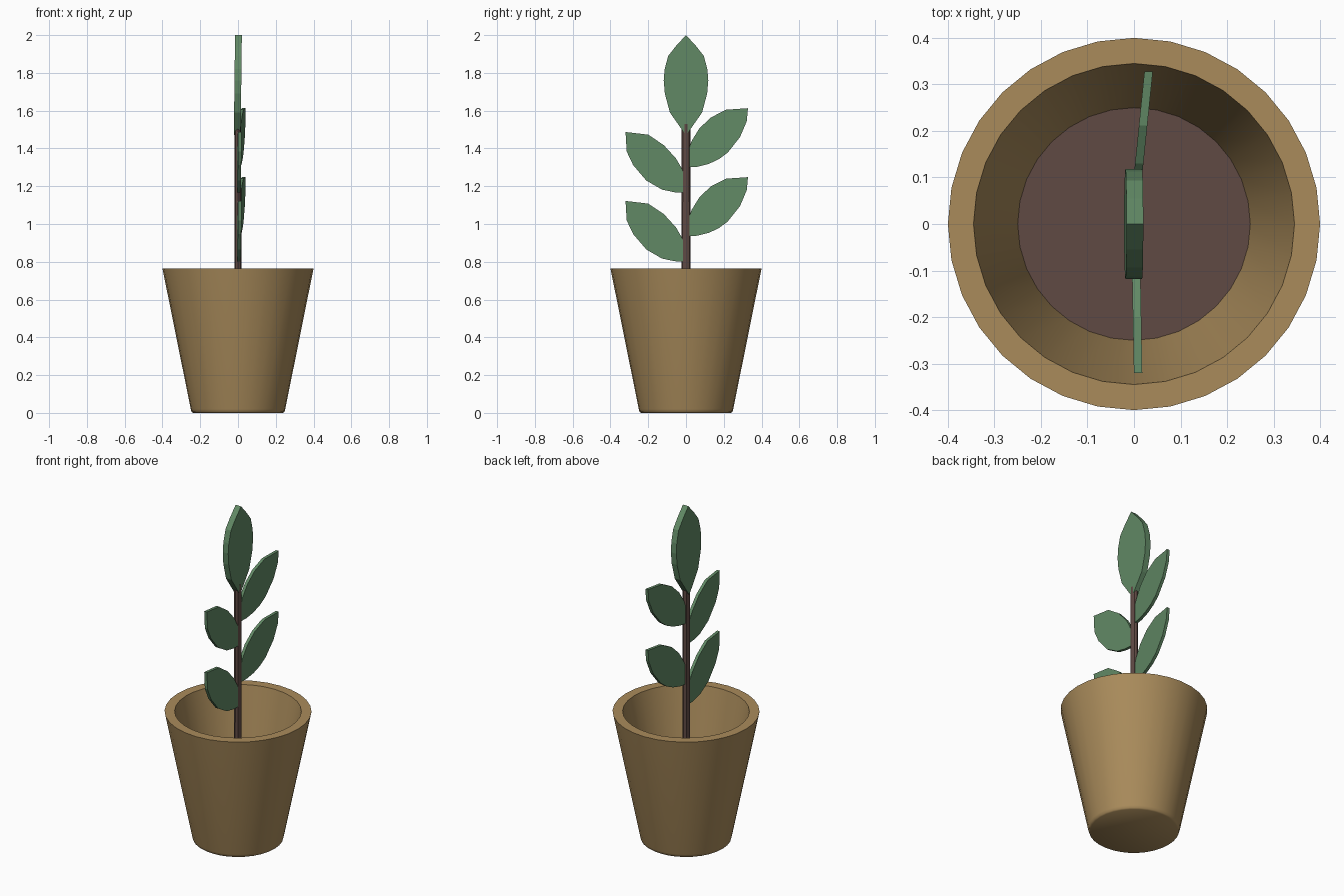
import bpy, bmesh, math

if "Cube" in bpy.data.objects:
    bpy.data.objects.remove(bpy.data.objects["Cube"])


def material(name, color):
    m = bpy.data.materials.new(name)
    m.diffuse_color = (*color, 1)
    m.use_nodes = True
    m.node_tree.nodes["Principled BSDF"].inputs["Base Color"].default_value = m.diffuse_color
    return m


CLAY = material("clay", (0.40, 0.26, 0.105))
BARK = material("bark", (0.115, 0.067, 0.057))
GREEN = material("green", (0.12, 0.25, 0.13))


def finish(name, bm, mat, smooth=False):
    bmesh.ops.recalc_face_normals(bm, faces=bm.faces)
    me = bpy.data.meshes.new(name)
    bm.to_mesh(me)
    bm.free()
    ob = bpy.data.objects.new(name, me)
    bpy.context.collection.objects.link(ob)
    me.materials.append(mat)
    if smooth:
        bpy.ops.object.select_all(action='DESELECT')
        ob.select_set(True)
        bpy.context.view_layer.objects.active = ob
        bpy.ops.object.shade_smooth_by_angle(angle=math.radians(40))
    return ob


def lathe(name, profile, mat, sides=32):
    bm = bmesh.new()
    rings = [[bm.verts.new((r * math.cos(2 * math.pi * i / sides),
                            r * math.sin(2 * math.pi * i / sides), z))
              for i in range(sides)] for r, z in profile]
    for a, b in zip(rings, rings[1:]):
        for i in range(sides):
            j = (i + 1) % sides
            bm.faces.new((a[i], a[j], b[j], b[i]))
    bm.faces.new(rings[0])
    bm.faces.new(rings[-1])
    return finish(name, bm, mat, True)


def leaf(name, outline, dz, x0, slope_y, slope_z, thick):
    # flat (y, z) outline, leaned slightly in x and extruded
    bm = bmesh.new()
    zb = outline[0][1]
    vs = [bm.verts.new((x0 + slope_y * y + slope_z * (z - zb) - thick / 2, y, z + dz))
          for y, z in outline]
    face = bm.faces.new(vs)
    ext = bmesh.ops.extrude_face_region(bm, geom=[face], use_keep_orig=True)
    moved = [g for g in ext["geom"] if isinstance(g, bmesh.types.BMVert)]
    bmesh.ops.translate(bm, verts=moved, vec=(thick, 0, 0))
    return finish(name, bm, GREEN)


# Pot with a thick wall, and soil deep inside
SOIL_Z = 0.29
lathe("pot", [(0.238, 0), (0.246, 0.006), (0.25, 0.02), (0.40, 0.765),
              (0.345, 0.765), (0.248, SOIL_Z - 0.01)], CLAY)
lathe("soil", [(0.245, SOIL_Z - 0.02), (0.25, SOIL_Z)], BARK)

# Stem
bm = bmesh.new()
bmesh.ops.create_cone(bm, cap_ends=True, segments=8, radius1=0.025, radius2=0.024,
                      depth=1.53 - SOIL_Z)
for v in bm.verts:
    v.co.x = v.co.x * 0.75 - 0.001
    v.co.z += (1.53 + SOIL_Z) / 2
finish("stem", bm, BARK)

# Top leaf, symmetric about the stem
half = [(0.022, 1.50), (0.085, 1.59), (0.112, 1.69), (0.118, 1.76),
        (0.113, 1.82), (0.094, 1.89), (0.055, 1.94)]
top = [(0, 1.47)] + half + [(0, 2.0)] + [(-y, z) for y, z in reversed(half)]
leaf("top_leaf", top, 0, -0.004, 0, 0.012, 0.036)

# Two pairs of side leaves
right = [(0.0, 1.30), (0.06, 1.303), (0.12, 1.318), (0.172, 1.342), (0.22, 1.377),
         (0.286, 1.46), (0.322, 1.545), (0.328, 1.613), (0.212, 1.605),
         (0.13, 1.563), (0.07, 1.505), (0.03, 1.44), (0.005, 1.37)]
left = [(0.0, 1.165), (-0.06, 1.168), (-0.127, 1.182), (-0.21, 1.23),
        (-0.28, 1.312), (-0.314, 1.384), (-0.32, 1.487), (-0.20, 1.473),
        (-0.117, 1.417), (-0.053, 1.347), (-0.02, 1.29), (-0.003, 1.23)]
for level, dz in (("upper", 0), ("lower", -0.365)):
    leaf(level + "_right_leaf", right, dz, -0.002, 0.102, 0, 0.018)
    leaf(level + "_left_leaf", left, dz, 0.003, -0.018, 0, 0.018)
